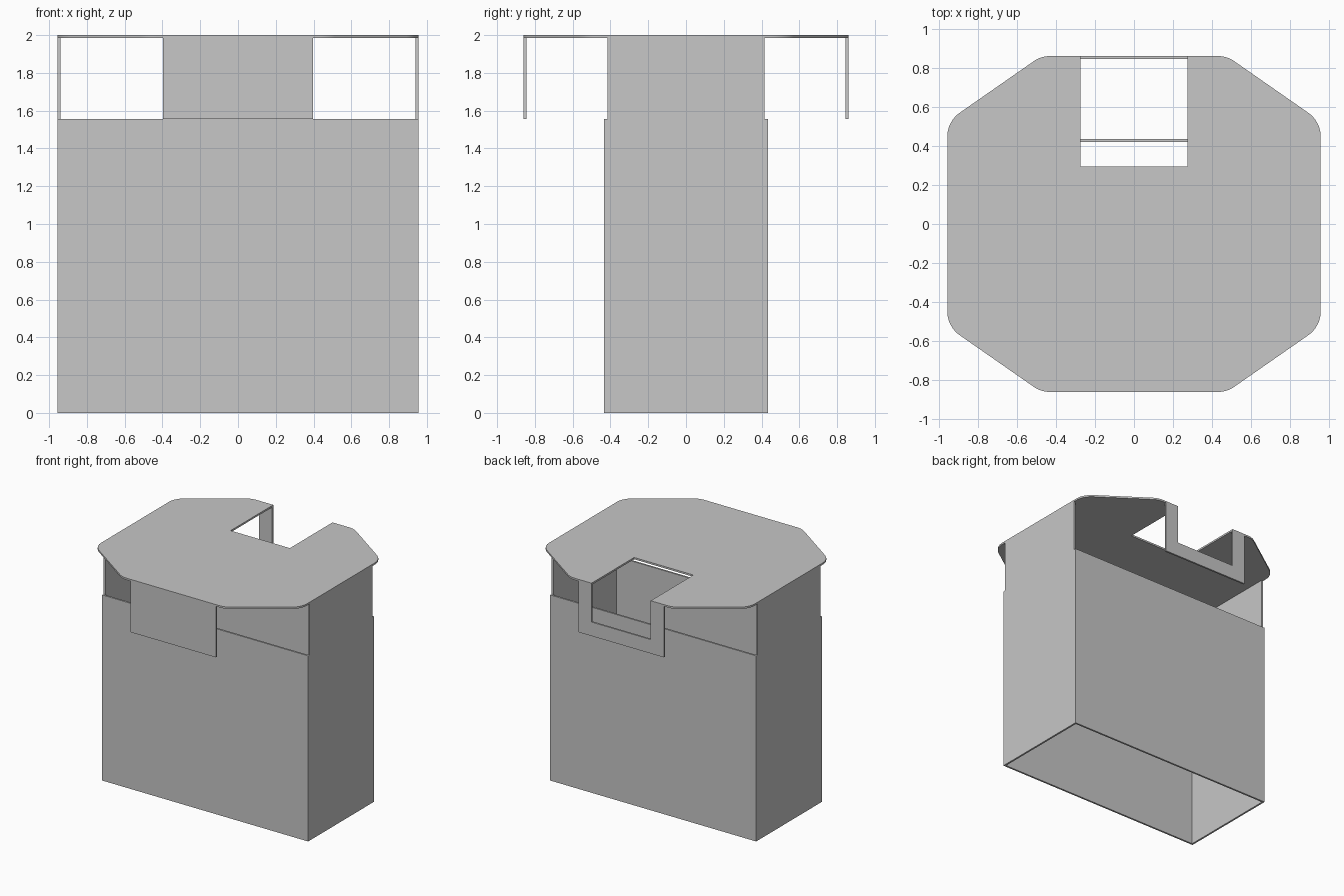
import bpy
import bmesh
from math import sin, tan
from mathutils import Vector

cube = bpy.data.objects.get("Cube")
if cube:
    bpy.data.objects.remove(cube)

# Main dimensions
HALF_X, HALF_Y, LID_Y = 0.956, 0.435, 0.86
T = 0.015
WALL_TOP, TOP = 1.557, 2.0
LID_BOTTOM = TOP - T
FLAP_X, NOTCH_X, NOTCH_Y = 0.396, 0.275, 0.295
BAR_TOP = WALL_TOP + 0.117

grey = bpy.data.materials.new("plain grey")
grey.use_nodes = True
colour = (0.57, 0.57, 0.57, 1)
grey.diffuse_color = colour
grey.node_tree.nodes["Principled BSDF"].inputs["Base Color"].default_value = colour


def extrude_profile(name, points, direction):
    """Sheet part: a flat outline pushed along a direction."""
    bm = bmesh.new()
    face = bm.faces.new([bm.verts.new(p) for p in points])
    new = bmesh.ops.extrude_face_region(bm, geom=[face], use_keep_orig=True)["geom"]
    verts = [v for v in new if isinstance(v, bmesh.types.BMVert)]
    bmesh.ops.translate(bm, verts=verts, vec=direction)
    bmesh.ops.recalc_face_normals(bm, faces=bm.faces)
    mesh = bpy.data.meshes.new(name)
    bm.to_mesh(mesh)
    bm.free()
    mesh.materials.append(grey)
    obj = bpy.data.objects.new(name, mesh)
    bpy.context.collection.objects.link(obj)
    return obj


def rounded(prev, corner, nxt, radius, steps=8):
    """Arc that replaces a sharp corner."""
    a, b = (prev - corner).normalized(), (nxt - corner).normalized()
    half = a.angle(b) / 2
    centre = corner + (a + b).normalized() * (radius / sin(half))
    reach = radius / tan(half)
    start, end = corner + a * reach - centre, corner + b * reach - centre
    return [centre + start.lerp(end, i / steps).normalized() * radius
            for i in range(steps + 1)]


def mirrored(half):
    """Complete a symmetric outline from its positive half."""
    return half + [(-u, z) for u, z in reversed(half)]


# Front and back walls of the open box
for name, y in (("front_wall", -HALF_Y), ("back_wall", HALF_Y - T)):
    outline = mirrored([(HALF_X, 0), (HALF_X, WALL_TOP)])
    extrude_profile(name, [(x, y, z) for x, z in outline], (0, T, 0))

# Side walls rise, slightly narrower, to carry the lid
inner, neck = HALF_Y - T, HALF_Y - 0.02
for name, x in (("right_wall", -HALF_X), ("left_wall", HALF_X - T)):
    outline = mirrored([(inner, 0), (inner, WALL_TOP), (neck, WALL_TOP), (neck, LID_BOTTOM)])
    extrude_profile(name, [(x, y, z) for y, z in outline], (T, 0, 0))

# Lid: octagon with rounded corners and a notch at the back
octagon = [Vector(p) for p in ((0.475, LID_Y), (HALF_X, 0.525))]
octagon += [Vector((p.x, -p.y)) for p in reversed(octagon)]
octagon += [-p for p in octagon]
outline = []
for i, corner in enumerate(octagon):
    outline += rounded(octagon[i - 1], corner, octagon[(i + 1) % 8], 0.15)
outline += [Vector(p) for p in ((-NOTCH_X, LID_Y), (-NOTCH_X, NOTCH_Y),
                                (NOTCH_X, NOTCH_Y), (NOTCH_X, LID_Y))]
lid = extrude_profile("lid", [(p.x, p.y, LID_BOTTOM) for p in outline], (0, 0, T))

# Front flap hangs from the lid
outline = mirrored([(FLAP_X, WALL_TOP), (FLAP_X, LID_BOTTOM)])
extrude_profile("front_flap", [(x, -LID_Y, z) for x, z in outline], (0, T, 0))

# Back flap is a U-shaped frame under the notch
outline = mirrored([(FLAP_X, WALL_TOP), (FLAP_X, LID_BOTTOM),
                    (NOTCH_X, LID_BOTTOM), (NOTCH_X, BAR_TOP)])
extrude_profile("back_flap", [(x, LID_Y - T, z) for x, z in outline], (0, T, 0))

# Smooth the rounded corners of the lid only
bpy.ops.object.select_all(action="DESELECT")
lid.select_set(True)
bpy.context.view_layer.objects.active = lid
bpy.ops.object.shade_smooth_by_angle()
